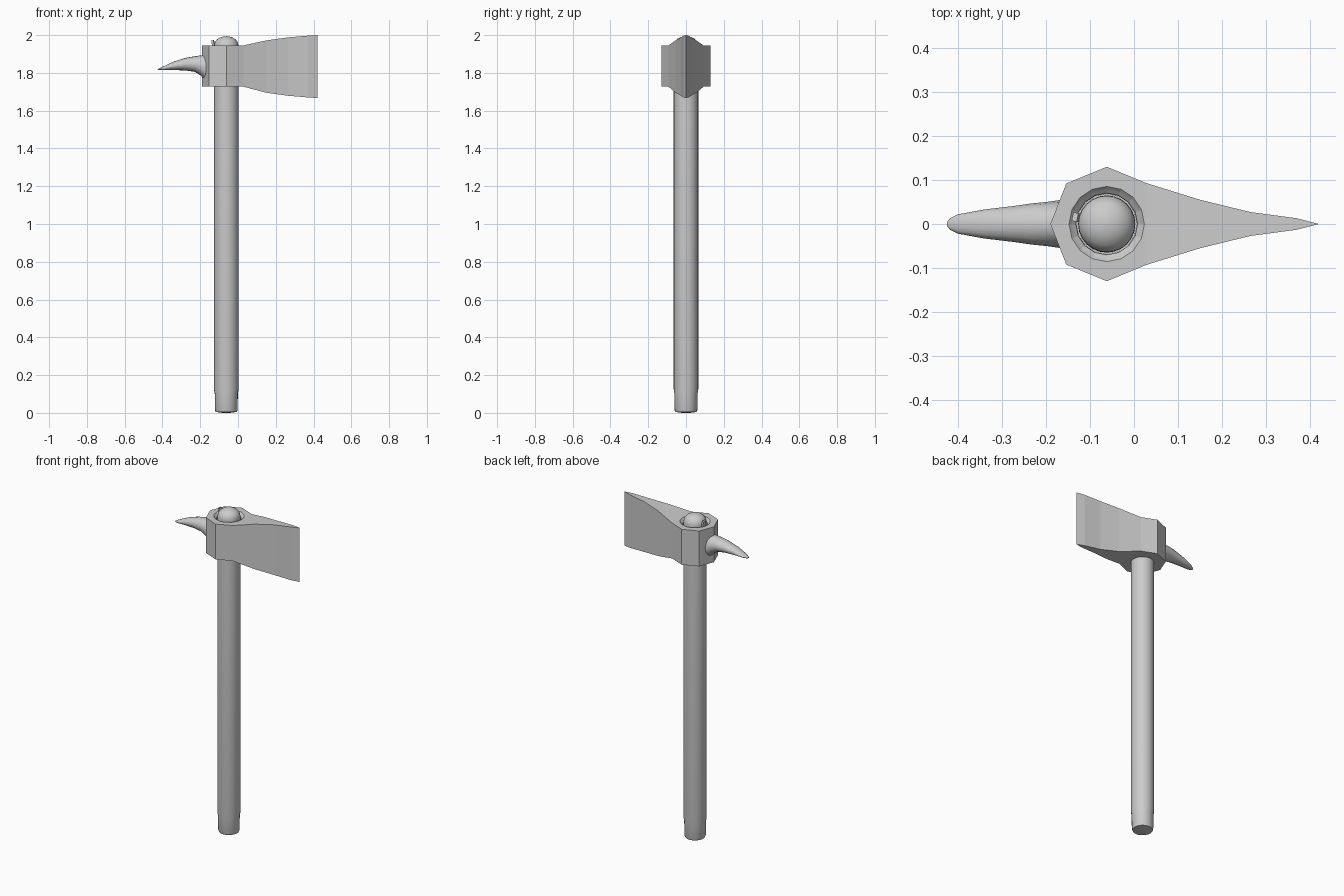
import bpy, bmesh, math
from mathutils import Matrix

if "Cube" in bpy.data.objects:
    bpy.data.objects.remove(bpy.data.objects["Cube"])

CX = -0.062  # handle axis


def make_object(name, bm, smooth=None):
    bmesh.ops.recalc_face_normals(bm, faces=bm.faces[:])
    mesh = bpy.data.meshes.new(name)
    bm.to_mesh(mesh)
    bm.free()
    ob = bpy.data.objects.new(name, mesh)
    bpy.context.collection.objects.link(ob)
    if smooth:
        bpy.ops.object.select_all(action='DESELECT')
        ob.select_set(True)
        bpy.context.view_layer.objects.active = ob
        bpy.ops.object.shade_smooth_by_angle(angle=math.radians(smooth))
    return ob


def loft(name, rings, smooth=None):
    """Skin a list of closed point rings and cap both ends."""
    bm = bmesh.new()
    vs = [[bm.verts.new(p) for p in ring] for ring in rings]
    n = len(rings[0])
    for a, b in zip(vs, vs[1:]):
        for i in range(n):
            j = (i + 1) % n
            bm.faces.new((a[i], a[j], b[j], b[i]))
    bm.faces.new(vs[0])
    bm.faces.new(vs[-1])
    return make_object(name, bm, smooth)


def lathe(name, profile, sides, smooth=None):
    """Revolve (radius, z) pairs around the handle axis."""
    angles = [2 * math.pi * i / sides for i in range(sides)]
    return loft(name, [[(CX + r * math.cos(a), r * math.sin(a), z) for a in angles]
                       for r, z in profile], smooth)


# Handle with slightly tapered foot and domed top
dome = [(0.064 * math.cos(t), 1.948 + 0.046 * math.sin(t))
        for t in (math.radians(d) for d in (0, 20, 40, 60, 75, 88))]
lathe("handle", [(0.02, 0.0), (0.056, 0.005), (0.060, 0.015), (0.061, 0.10), (0.065, 0.125),
                 (0.065, 1.925)] + dome, 24, 40)

# Axe head: sections along x as (x, half thickness, bottom z, top z)
sections = [(-0.19, 0.0, 1.727, 1.945), (-0.154, 0.092, 1.727, 1.945),
            (CX, 0.13, 1.727, 1.945), (0.028, 0.093, 1.727, 1.945),
            (0.15, 0.055, 1.695, 1.972), (0.265, 0.027, 1.679, 1.988),
            (0.37, 0.013, 1.670, 1.997), (0.42, 0.0, 1.667, 2.0)]
bm = bmesh.new()
cols = []
for x, w, lo, hi in sections:
    ys = (-w, w) if w else (0, 0)
    cols.append([bm.verts.new((x, y, z)) for y, z in
                 ((ys[0], lo), (ys[1], lo), (ys[1], hi), (ys[0], hi))])
for a, b in zip(cols, cols[1:]):
    for i in range(4):
        j = (i + 1) % 4
        bm.faces.new((a[i], a[j], b[j], b[i]))
bmesh.ops.remove_doubles(bm, verts=bm.verts[:], dist=1e-5)
head = make_object("axe_head", bm)

# Countersunk eye around the handle top
cutter = lathe("eye_cutter", [(0.069, 1.88), (0.070, 1.93), (0.079, 1.938), (0.092, 1.952),
                              (0.092, 2.05)], 16)
cutter.hide_render = True
cutter.hide_viewport = True
mod = head.modifiers.new("eye", 'BOOLEAN')
mod.operation = 'DIFFERENCE'
mod.solver = 'EXACT'
mod.object = cutter

# Curved back spike: (x, half width, bottom z, top z)
spike = [(-0.15, 0.057, 1.74, 1.897), (-0.178, 0.053, 1.766, 1.894),
         (-0.20, 0.050, 1.788, 1.892), (-0.23, 0.047, 1.806, 1.888),
         (-0.28, 0.040, 1.813, 1.879), (-0.34, 0.033, 1.815, 1.860),
         (-0.40, 0.022, 1.814, 1.832), (-0.418, 0.013, 1.814, 1.823),
         (-0.425, 0.005, 1.815, 1.819)]
loft("back_spike", [[(x, w * math.cos(a), (lo + hi) / 2 + (hi - lo) / 2 * math.sin(a))
                     for a in (2 * math.pi * i / 16 for i in range(16))]
                    for x, w, lo, hi in spike], 40)

# Small wedge pin beside the handle top
bm = bmesh.new()
bmesh.ops.create_cube(bm, size=1, matrix=Matrix.Translation((-0.130, 0.015, 1.945))
                      @ Matrix.Rotation(-0.2, 4, 'Z') @ Matrix.Rotation(-0.15, 4, 'Y')
                      @ Matrix.Diagonal((0.012, 0.02, 0.055, 1)))
make_object("wedge_pin", bm)
